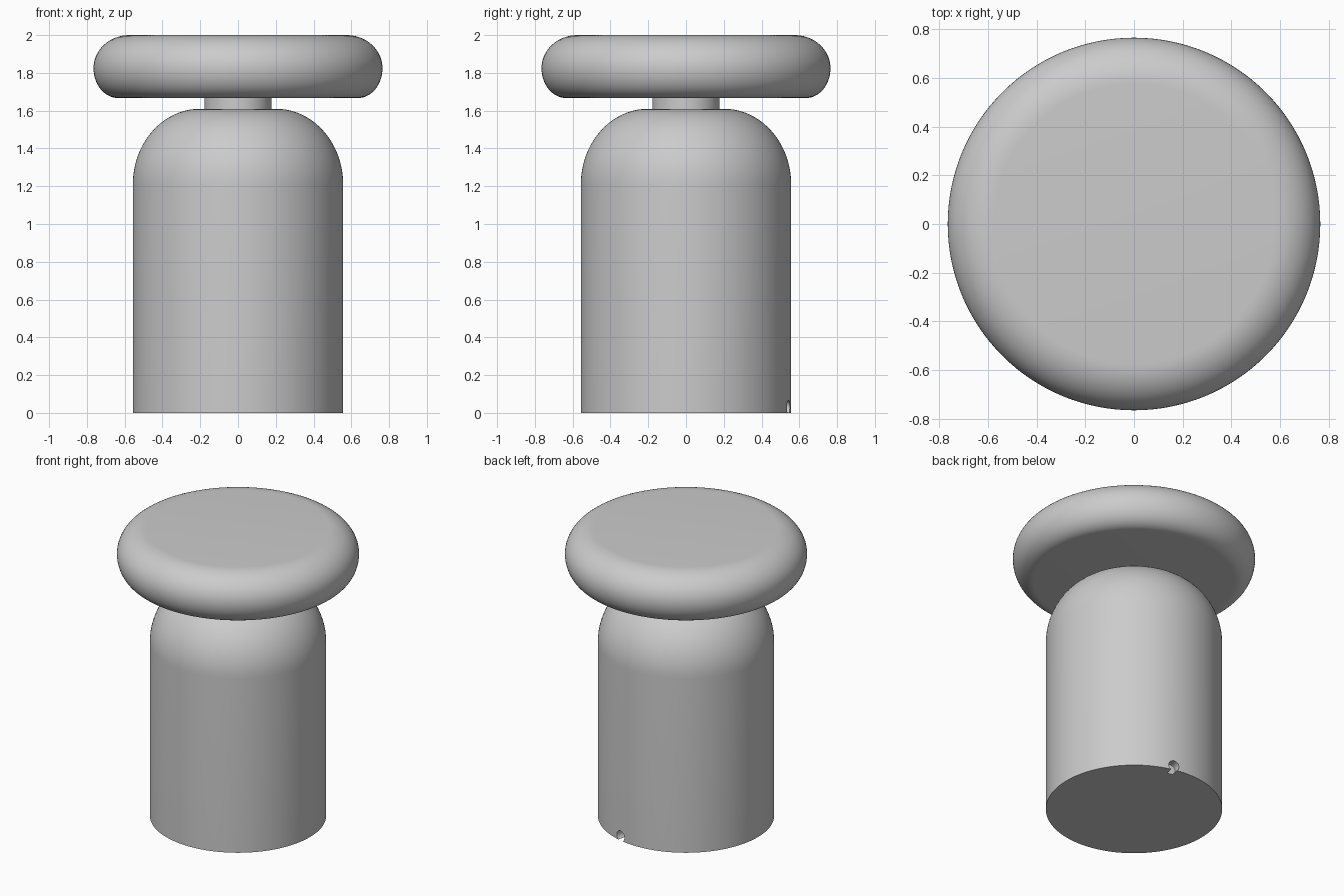
import bpy, bmesh
from math import sin, cos, pi, radians

if "Cube" in bpy.data.objects:
    bpy.data.objects.remove(bpy.data.objects["Cube"])


def arc(cr, cz, a, b, start, end, n=14):
    """Quarter-ellipse profile points (radius, z), angles in degrees."""
    return [(cr + a * cos(radians(start + (end - start) * i / n)),
             cz + b * sin(radians(start + (end - start) * i / n)))
            for i in range(n + 1)]


def lathe(name, profile, segments=128):
    """Closed solid turned around z, capped at both ends."""
    bm = bmesh.new()
    rings = [[bm.verts.new((r * cos(2 * pi * i / segments),
                            r * sin(2 * pi * i / segments), z))
              for i in range(segments)] for r, z in profile]
    for lo, hi in zip(rings, rings[1:]):
        for i in range(segments):
            j = (i + 1) % segments
            bm.faces.new((lo[i], lo[j], hi[j], hi[i]))
    bm.faces.new(rings[0][::-1])
    bm.faces.new(rings[-1])
    mesh = bpy.data.meshes.new(name)
    bm.to_mesh(mesh)
    bm.free()
    obj = bpy.data.objects.new(name, mesh)
    bpy.context.collection.objects.link(obj)
    return obj


def activate(obj):
    bpy.ops.object.select_all(action='DESELECT')
    obj.select_set(True)
    bpy.context.view_layer.objects.active = obj


# Pedestal with domed shoulder
base = lathe("base", [(0.557, 0)] + arc(0.2, 1.21, 0.357, 0.4, 0, 90, 20))

# Short neck and thick round seat
neck = lathe("neck", [(0.178, 1.6), (0.178, 1.68)])
seat = lathe("seat", arc(0.635, 1.825, 0.13, 0.158, -90, 0)
             + arc(0.575, 1.825, 0.19, 0.175, 0, 90)[1:])

# Small round-topped cable notch at the rear of the base rim
ang = radians(77)
bpy.ops.mesh.primitive_cylinder_add(
    vertices=32, radius=0.036, depth=0.12,
    location=(0.56 * cos(ang), 0.56 * sin(ang), 0.03),
    rotation=(0, pi / 2, ang))
cutter = bpy.context.object
cutter.name = "notch_cutter"
cutter.hide_render = True
cut = base.modifiers.new("cable_notch", 'BOOLEAN')
cut.operation = 'DIFFERENCE'
cut.solver = 'EXACT'
cut.object = cutter
activate(base)
bpy.ops.object.modifier_apply(modifier=cut.name)
bpy.data.objects.remove(cutter)

for part in (base, neck, seat):
    activate(part)
    bpy.ops.object.shade_smooth_by_angle(angle=radians(35))
